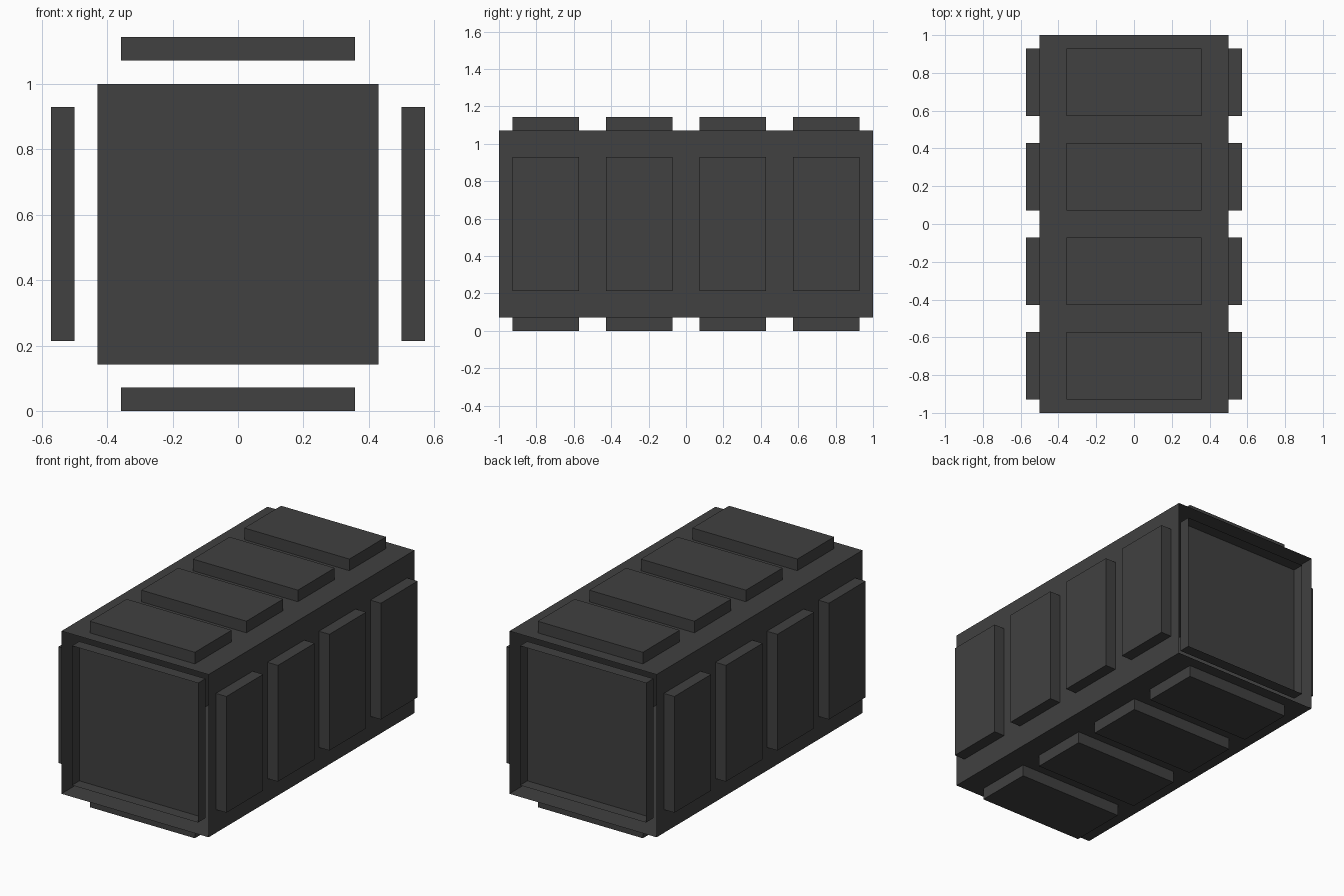
import bpy, bmesh, math
from mathutils import Matrix, Vector

if "Cube" in bpy.data.objects:
    bpy.data.objects.remove(bpy.data.objects["Cube"], do_unlink=True)

U = 1 / 14                       # panel thickness, the module of the design
CENTRE = Vector((0, 0, 8 * U))   # middle of the body

grey = bpy.data.materials.new("dark grey")
grey.use_nodes = True
grey.diffuse_color = (0.052, 0.052, 0.052, 1)
grey.node_tree.nodes["Principled BSDF"].inputs["Base Color"].default_value = grey.diffuse_color


def open_box(name, size, offset, open_sides, matrix):
    """Thin-walled box without the faces that point along open_sides."""
    bm = bmesh.new()
    bmesh.ops.create_cube(bm, size=1)
    bm.normal_update()
    holes = [f for f in bm.faces if any(f.normal.dot(Vector(d)) > 0.9 for d in open_sides)]
    bmesh.ops.delete(bm, geom=holes, context='FACES')
    bmesh.ops.transform(bm, verts=bm.verts,
                        matrix=matrix @ Matrix.Translation((0, 0, offset)) @ Matrix.Diagonal((*size, 1)))
    mesh = bpy.data.meshes.new(name)
    bm.to_mesh(mesh)
    bm.free()
    mesh.materials.append(grey)
    obj = bpy.data.objects.new(name, mesh)
    bpy.context.collection.objects.link(obj)
    return obj


place = Matrix.Translation(CENTRE)

# Body: a thin square tube, open at both ends
open_box("body_shell", (1, 2, 1), 0, [(0, 1, 0), (0, -1, 0)], place)

# Four raised panels along each of the four long sides
for s, side in enumerate(("top", "left", "bottom", "right")):
    turn = place @ Matrix.Rotation(s * math.pi / 2, 4, 'Y')
    for i in range(4):
        at = turn @ Matrix.Translation((0, -0.75 + i * 0.5, 0.5))
        open_box(f"{side}_panel_{i + 1}", (10 * U, 5 * U, U), U / 2, [(0, 0, -1)], at)

# Recessed trays set into both ends, clear of the shell
for name, sign in (("front_end_tray", 1), ("back_end_tray", -1)):
    at = place @ Matrix.Rotation(sign * math.pi / 2, 4, 'X') @ Matrix.Translation((0, 0, 1))
    open_box(name, (12 * U, 12 * U, -U), -U / 2, [(0, 0, -1)], at)
